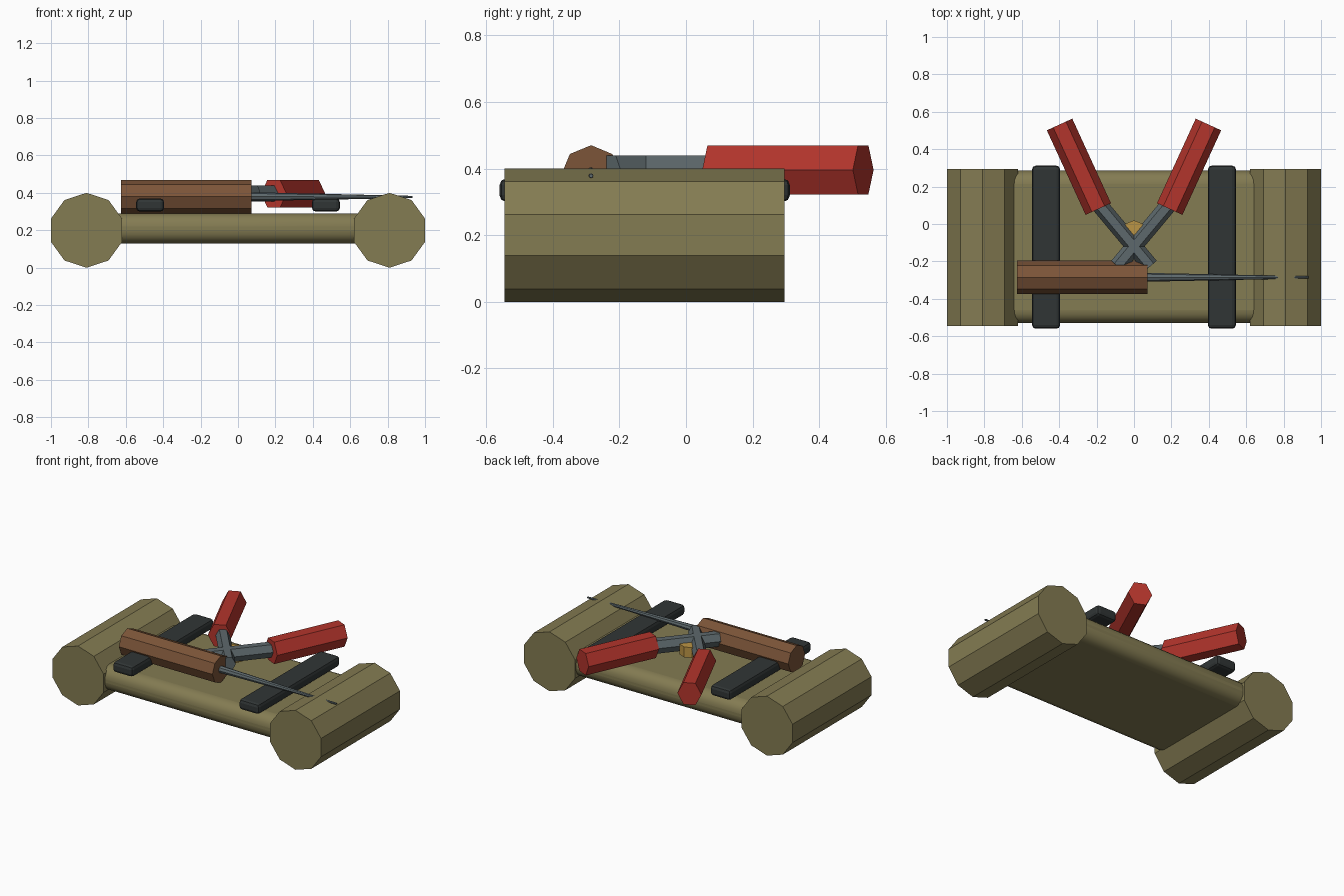
import bpy, bmesh, math
from mathutils import Vector, Matrix

if "Cube" in bpy.data.objects:
    bpy.data.objects.remove(bpy.data.objects["Cube"])


def material(name, rgb):
    m = bpy.data.materials.new(name)
    m.diffuse_color = (*rgb, 1)
    m.use_nodes = True
    m.node_tree.nodes["Principled BSDF"].inputs["Base Color"].default_value = m.diffuse_color
    return m


CANVAS = material("canvas", (0.23, 0.20, 0.085))
STRAP = material("dark_strap", (0.03, 0.036, 0.036))
STEEL = material("steel", (0.11, 0.14, 0.15))
RED = material("red_grip", (0.45, 0.035, 0.025))
WOOD = material("wood", (0.20, 0.09, 0.04))
BRASS = material("brass", (0.50, 0.30, 0.06))


def finish(name, bm, mat):
    me = bpy.data.meshes.new(name)
    bm.to_mesh(me)
    bm.free()
    me.materials.append(mat)
    ob = bpy.data.objects.new(name, me)
    bpy.context.collection.objects.link(ob)
    return ob


def prism(name, a, b, r1, r2, sides, mat, phase=0.0, up=(0, 0, 1), widen=1.0):
    """Faceted rod from a to b; at phase 0 a corner points along 'up'."""
    a, b = Vector(a), Vector(b)
    d = (b - a).normalized()
    u = Vector(up)
    s = u.cross(d)
    frame = Matrix((u, s * widen, d)).transposed().to_4x4()
    bm = bmesh.new()
    bmesh.ops.create_cone(bm, cap_ends=True, segments=sides, radius1=r1, radius2=r2,
                          depth=(b - a).length)
    # create_cone starts its first corner on local +Y
    turn = Matrix.Rotation(phase - math.pi / 2, 4, 'Z')
    bm.transform(Matrix.Translation((a + b) / 2) @ frame @ turn)
    bmesh.ops.recalc_face_normals(bm, faces=bm.faces)
    return finish(name, bm, mat)


def box(name, lo, hi, mat, bevel, segments):
    lo, hi = Vector(lo), Vector(hi)
    bm = bmesh.new()
    bmesh.ops.create_cube(bm, size=1)
    bm.transform(Matrix.Translation((lo + hi) / 2) @ Matrix.Diagonal((*(hi - lo), 1)))
    ob = finish(name, bm, mat)
    mod = ob.modifiers.new("bevel", 'BEVEL')
    mod.width, mod.segments = bevel, segments
    return ob


# Open canvas sheet between the rolled ends
sheet = box("canvas_sheet", (-0.80, -0.53, 0.13), (0.80, 0.285, 0.29), CANVAS, 0.07, 5)
bpy.context.view_layer.objects.active = sheet
sheet.select_set(True)
bpy.ops.object.shade_smooth_by_angle(angle=math.radians(35))
sheet.select_set(False)

for side, tag in ((-1, "left"), (1, "right")):
    # Rolled canvas ends
    prism(f"{tag}_roll", (side * 0.81, -0.545, 0.20), (side * 0.81, 0.295, 0.20),
          0.20, 0.20, 10, CANVAS)
    # Straps
    box(f"{tag}_strap", (side * 0.47 - 0.075, -0.56, 0.30),
        (side * 0.47 + 0.075, 0.312, 0.37), STRAP, 0.02, 2)
    # Plier grips and crossing steel arms
    prism(f"{tag}_plier_grip", (side * 0.191, 0.08, 0.396), (side * 0.398, 0.532, 0.396),
          0.085, 0.085, 6, RED, phase=math.pi / 6, widen=0.88)
    prism(f"{tag}_plier_arm", (side * 0.20, 0.12, 0.396), (side * -0.088, -0.225, 0.396),
          0.05, 0.05, 6, STEEL, phase=math.pi / 6, widen=0.88)

# Brass pivot
prism("plier_pivot", (0, -0.045, 0.34), (0, -0.045, 0.41), 0.065, 0.065, 8, BRASS,
      up=(0, 1, 0))

# Screwdriver
prism("screwdriver_handle", (-0.625, -0.285, 0.38), (0.072, -0.285, 0.38),
      0.09, 0.09, 8, WOOD)
prism("screwdriver_shaft", (0.05, -0.285, 0.38), (0.932, -0.285, 0.378),
      0.024, 0.006, 8, STEEL)
